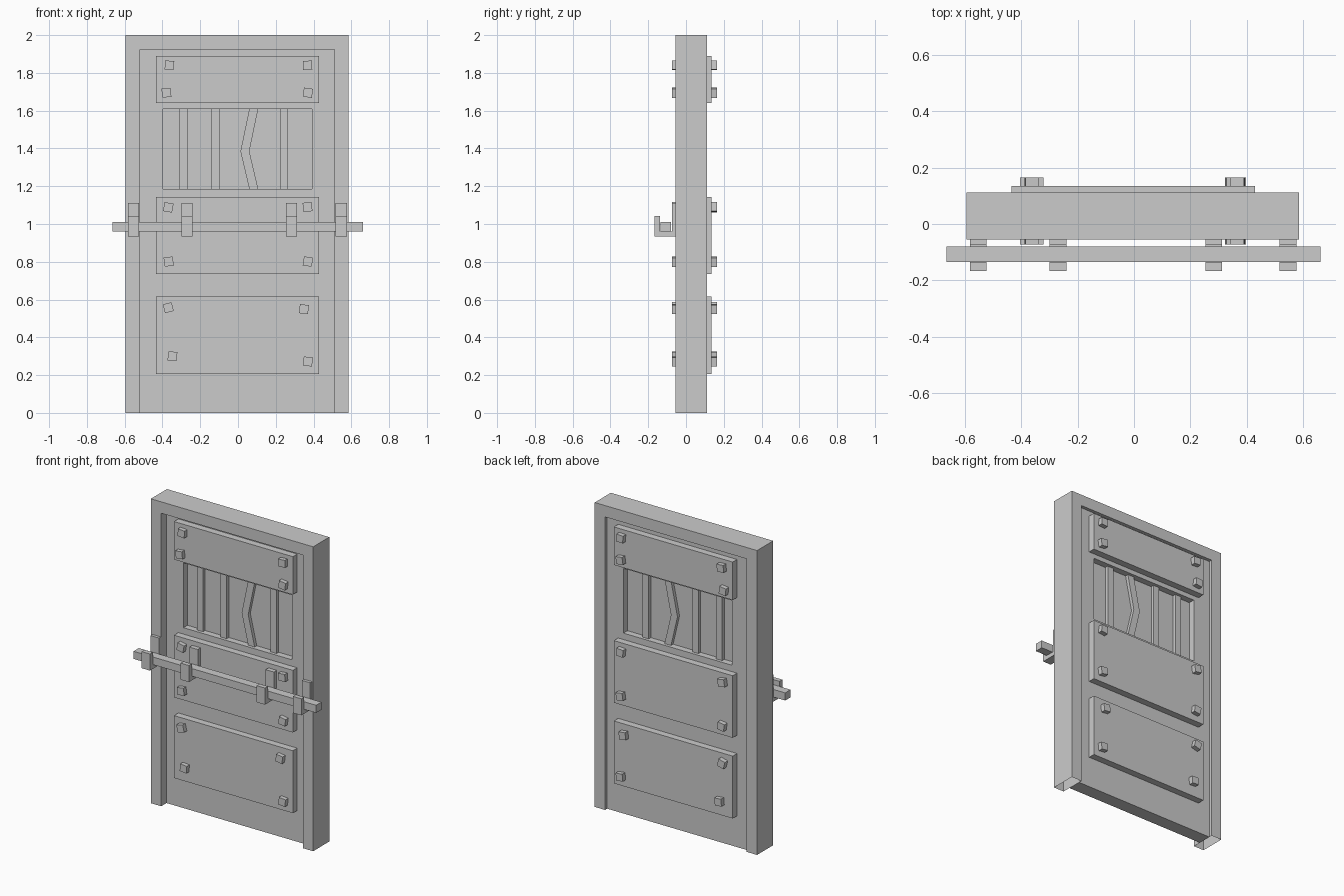
import bpy, bmesh, math
from mathutils import Matrix, Vector

cube = bpy.data.objects.get("Cube")
if cube:
    bpy.data.objects.remove(cube, do_unlink=True)

GREY = (0.6, 0.6, 0.6, 1)
mat = bpy.data.materials.new("plain grey")
mat.use_nodes = True
mat.diffuse_color = GREY
mat.node_tree.nodes["Principled BSDF"].inputs["Base Color"].default_value = GREY


def slab(name, points, y0, y1, faces=None, open_bottom=False):
    """Extrude flat (x, z) faces from y0 back to y1."""
    bm = bmesh.new()
    verts = [bm.verts.new((x, y0, z)) for x, z in points]
    for f in faces or [range(len(points))]:
        bm.faces.new([verts[i] for i in f])
    front = bm.faces[:]
    new = bmesh.ops.extrude_face_region(bm, geom=front, use_keep_orig=True)["geom"]
    moved = [v for v in new if isinstance(v, bmesh.types.BMVert)]
    bmesh.ops.translate(bm, verts=moved, vec=(0, y1 - y0, 0))
    bmesh.ops.recalc_face_normals(bm, faces=bm.faces[:])
    if open_bottom:
        low = [f for f in bm.faces if f.calc_center_median().z < 0.001]
        bmesh.ops.delete(bm, geom=low, context='FACES')
    mesh = bpy.data.meshes.new(name)
    bm.to_mesh(mesh)
    bm.free()
    mesh.materials.append(mat)
    obj = bpy.data.objects.new(name, mesh)
    bpy.context.collection.objects.link(obj)
    return obj


def rect(x0, x1, z0, z1):
    return [(x0, z0), (x1, z0), (x1, z1), (x0, z1)]


def box(name, x0, x1, y0, y1, z0, z1):
    return slab(name, rect(x0, x1, z0, z1), y0, y1)


# Surround: two jambs and a head, open underneath
L, R, IL, IR, TOP, HEAD = -0.595, 0.585, -0.52, 0.51, 2.0, 1.925
slab("door_frame", [(L, 0), (L, TOP), (R, TOP), (R, 0),
                    (IR, 0), (IR, HEAD), (IL, HEAD), (IL, 0)],
     -0.055, 0.112, open_bottom=True)

# Door leaf: ring of four faces around the window opening
WIN = (-0.397, 0.392, 1.185, 1.61)
ring = [(i, (i + 1) % 4, 4 + (i + 1) % 4, 4 + i) for i in range(4)]
slab("door_leaf", rect(IL, IR, 0, HEAD) + rect(*WIN), 0.0, 0.09, ring)
box("window_panel", WIN[0], WIN[1], 0.042, 0.048, WIN[2], WIN[3])

# Window bars, one of them bent
for i, x in enumerate((-0.312, -0.14, 0.222)):
    box(f"window_bar_{i + 1}", x, x + 0.044, 0.02, 0.07, WIN[2], WIN[3])
path = [(0.06, WIN[2]), (0.013, 1.385), (0.06, WIN[3])]
slab("bent_window_bar", path + [(x + 0.047, z) for x, z in reversed(path)],
     0.02, 0.07, [(0, 1, 4, 5), (1, 2, 3, 4)])

# Cross plates on both faces of the leaf
for name, z0, z1 in (("lower", 0.205, 0.615), ("middle", 0.735, 1.143), ("upper", 1.64, 1.89)):
    box(f"{name}_plate_front", -0.434, 0.43, -0.045, 0.0, z0, z1)
    box(f"{name}_plate_back", -0.434, 0.43, 0.09, 0.135, z0, z1)

# Square studs passing through, each a little crooked: x, z, turn in degrees
studs = [(-0.363, 1.84, -4), (0.368, 1.84, 3), (-0.379, 1.695, 6), (0.37, 1.695, -8),
         (-0.369, 1.088, -10), (0.368, 1.09, 5), (-0.367, 0.801, 8), (0.37, 0.801, -9),
         (-0.369, 0.557, 14), (0.349, 0.549, -7), (-0.347, 0.3, -5), (0.37, 0.272, -6)]
for i, (x, z, turn) in enumerate(studs):
    s = 0.024
    stud = box(f"stud_{i + 1}", -s, s, -0.073, 0.165, -s, s)
    stud.data.transform(Matrix.Translation(Vector((x, 0, z)))
                        @ Matrix.Rotation(-math.radians(turn), 4, 'Y'))

# Hooked brackets: side profile in (y, z), swept along x
hook = [(-0.045, 0.933), (-0.167, 0.933), (-0.167, 1.042), (-0.137, 1.042),
        (-0.137, 0.96), (-0.075, 0.96), (-0.075, 1.112), (-0.045, 1.112)]
parts = [(0, 1, 4, 5), (1, 2, 3, 4), (0, 5, 6, 7)]
for i, x in enumerate((-0.553, -0.27, 0.283, 0.547)):
    bracket = slab(f"bar_bracket_{i + 1}", hook, -0.03, 0.03, parts)
    bracket.data.transform(Matrix(((0, 1, 0, x), (1, 0, 0, 0), (0, 0, 1, 0), (0, 0, 0, 1))))
    bracket.data.flip_normals()

# Locking bar resting in the brackets
box("locking_bar", -0.665, 0.662, -0.135, -0.08, 0.96, 1.01)
